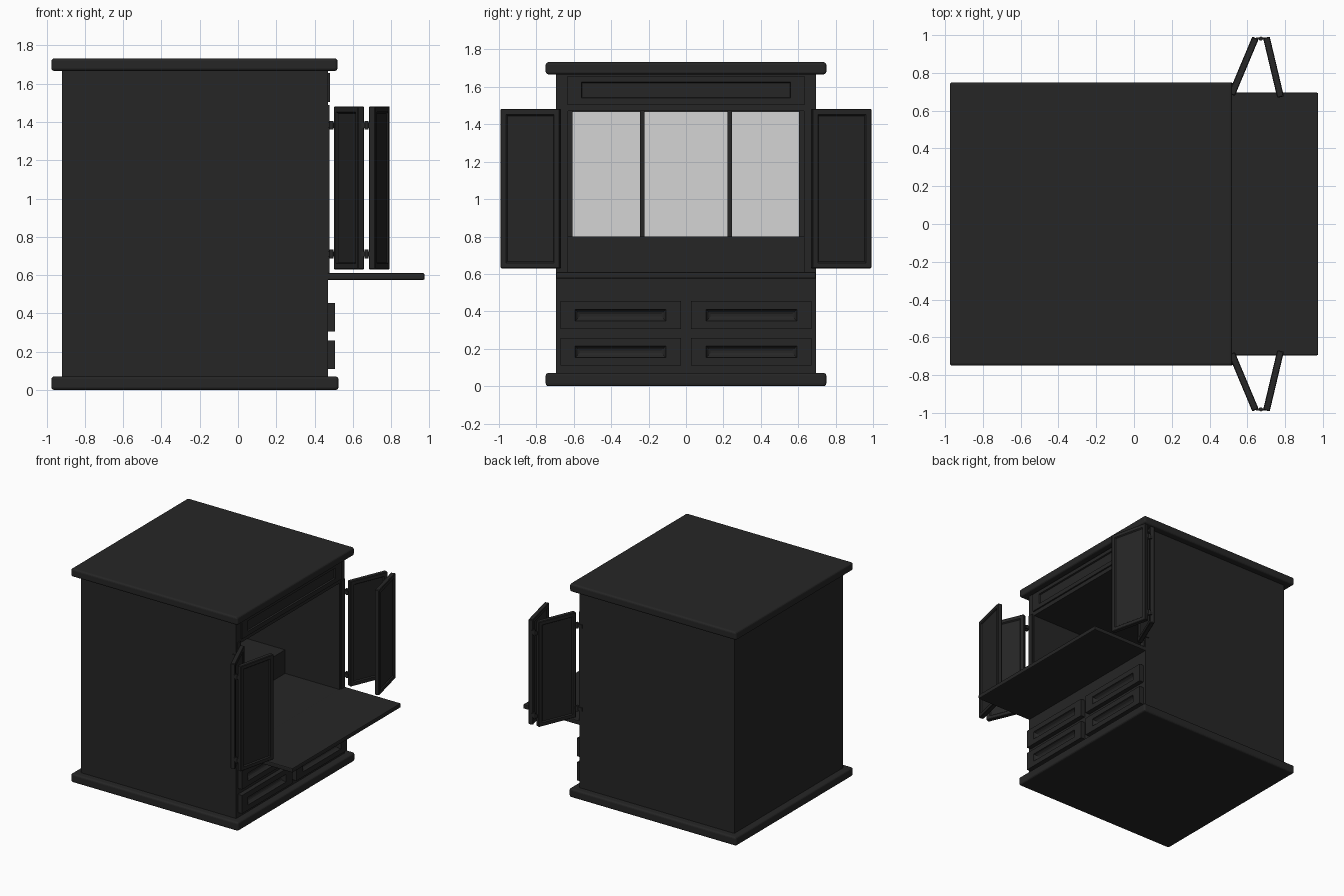
import bpy, bmesh, math
from mathutils import Vector, Matrix

if "Cube" in bpy.data.objects:
    bpy.data.objects.remove(bpy.data.objects["Cube"])


def material(name, rgb):
    m = bpy.data.materials.new(name)
    m.diffuse_color = (*rgb, 1)
    m.use_nodes = True
    m.node_tree.nodes["Principled BSDF"].inputs["Base Color"].default_value = m.diffuse_color
    return m


BLACK = material("black_wood", (0.019, 0.019, 0.019))
MIRROR = material("mirror_grey", (0.66, 0.66, 0.66))


def finish(name, bm, mat=BLACK):
    bmesh.ops.recalc_face_normals(bm, faces=bm.faces)
    me = bpy.data.meshes.new(name)
    bm.to_mesh(me)
    bm.free()
    me.materials.append(mat)
    ob = bpy.data.objects.new(name, me)
    bpy.context.collection.objects.link(ob)
    return ob


def cube(x, y, z):
    """Box from three (min, max) ranges."""
    bm = bmesh.new()
    bmesh.ops.create_cube(bm, size=1)
    for v in bm.verts:
        v.co = Vector([(r[0] + r[1]) / 2 + c * (r[1] - r[0]) for r, c in zip((x, y, z), v.co)])
    return bm


def box(name, x, y, z, mat=BLACK, bevel=0, segments=2):
    bm = cube(x, y, z)
    if bevel:
        bmesh.ops.bevel(bm, geom=bm.edges[:], offset=bevel, segments=segments,
                        profile=0.5, affect='EDGES')
    return finish(name, bm, mat)


def slotted_front(name, x, y, z, slot_y, slot_z, depth):
    """Front board facing +x with a scooped finger slot."""
    bm = cube(x, y, z)
    bm.normal_update()
    face = max(bm.faces, key=lambda f: f.normal.x)
    # slot outline, then the hollow's sloping steps
    for i, (shrink, push) in enumerate(((0, 0), (0.004, 0.45), (0.014, 0.85), (0.024, 1.0))):
        bmesh.ops.inset_individual(bm, faces=[face], thickness=0.005)
        cy, cz = sum(y) / 2, sum(z) / 2
        for v in face.verts:
            v.co.x = x[1] - depth * push
            v.co.y = slot_y[0] + shrink if v.co.y < cy else slot_y[1] - shrink
            v.co.z = slot_z[0] + shrink if v.co.z < cz else slot_z[1] - shrink
    return finish(name, bm)


def door_leaf(name, p, q, z, thick=0.036):
    """Upright leaf between plan points p and q, with a sunk panel on both faces."""
    p, q = Vector(p), Vector(q)
    d = q - p
    bm = cube((0, d.length), (-thick / 2, thick / 2), z)
    bmesh.ops.bevel(bm, geom=bm.edges[:], offset=0.004, segments=1, affect='EDGES')
    bm.normal_update()
    for s in (-1, 1):
        face = max(bm.faces, key=lambda f: f.normal.y * s * f.calc_area())
        bmesh.ops.inset_individual(bm, faces=[face], thickness=0.036)
        bmesh.ops.inset_individual(bm, faces=[face], thickness=0.010, depth=-0.009)
    rot = Matrix.Rotation(math.atan2(d.y, d.x), 4, 'Z')
    bm.transform(Matrix.Translation((p.x, p.y, 0)) @ rot)
    return finish(name, bm)


def pin(name, x, y, z, r=0.011, h=0.045):
    bm = bmesh.new()
    bmesh.ops.create_cone(bm, cap_ends=True, segments=12, radius1=r, radius2=r, depth=h,
                          matrix=Matrix.Translation((x, y, z)))
    return finish(name, bm)


# top and base slabs
box("top_slab", (-0.975, 0.52), (-0.75, 0.75), (1.667, 1.732), bevel=0.014, segments=3)
box("base_slab", (-0.975, 0.525), (-0.75, 0.75), (0, 0.07), bevel=0.014, segments=3)

# carcass around the open compartment
BX, FX, W, IN = -0.92, 0.47, 0.695, 0.632
box("lower_case", (BX, FX), (-W, W), (0.06, 0.604))
box("upper_case", (BX, FX), (-W, W), (1.472, 1.68))
box("back_wall", (BX, -0.87), (-W, W), (0.6, 1.48))
for s, side in ((-1, "front"), (1, "rear")):
    box(side + "_side_wall", (BX, FX), sorted((s * IN, s * W)), (0.6, 1.48))
    box(side + "_corner_trim", (FX - 0.01, FX + 0.008), sorted((s * 0.645, s * 0.69)), (0.61, 1.49))

# raised shelf block and mirrors at the back of the compartment
box("shelf_block", (-0.88, -0.02), (-IN, IN), (0.6, 0.80))
for i, (a, b) in enumerate(((-0.608, -0.246), (-0.222, 0.222), (0.246, 0.603))):
    box("mirror_%d" % (i + 1), (-0.871, -0.864), (a, b), (0.80, 1.465), MIRROR)
for i, y in enumerate((-0.234, 0.234)):
    box("mirror_bar_%d" % (i + 1), (-0.872, -0.85), (y - 0.012, y + 0.012), (0.80, 1.473))
for s, side in ((-1, "front"), (1, "rear")):
    box(side + "_mirror_frame", (-0.872, -0.85), sorted((s * 0.606, s * IN)), (0.80, 1.473))

# pull-out table top
box("table_top", (FX - 0.01, 0.975), (-W, W), (0.575, 0.61), bevel=0.007)
box("table_floor", (-0.03, FX), (-IN, IN), (0.6, 0.609))

# header board and four drawers
slotted_front("header_board", (0.46, 0.482), (-0.635, 0.635), (1.505, 1.655),
              (-0.56, 0.56), (1.54, 1.625), 0.03)
for s, side in ((-1, "front"), (1, "rear")):
    for row, z0 in (("lower", 0.11), ("upper", 0.306)):
        slotted_front("%s_%s_drawer" % (side, row), (0.46, 0.507), sorted((s * 0.027, s * 0.672)),
                      (z0, z0 + 0.148), sorted((s * 0.107, s * 0.593)), (z0 + 0.042, z0 + 0.105), 0.03)

# folding doors, two leaves per side, with hinges
for s, side in ((-1, "front"), (1, "rear")):
    door_leaf(side + "_inner_leaf", (0.517, s * 0.685), (0.643, s * 0.985), (0.63, 1.482))
    door_leaf(side + "_outer_leaf", (0.701, s * 0.988), (0.776, s * 0.672), (0.63, 1.482))
    for level, z in (("low", 0.71), ("high", 1.383)):
        box("%s_%s_side_hinge" % (side, level), (0.44, 0.51), sorted((s * 0.68, s * 0.702)),
            (z - 0.014, z + 0.014))
        pin("%s_%s_side_pin" % (side, level), 0.488, s * 0.698, z)
        box("%s_%s_fold_hinge" % (side, level), (0.645, 0.70), sorted((s * 0.978, s * 0.987)),
            (z - 0.014, z + 0.014))
        pin("%s_%s_fold_pin" % (side, level), 0.672, s * 0.981, z)
